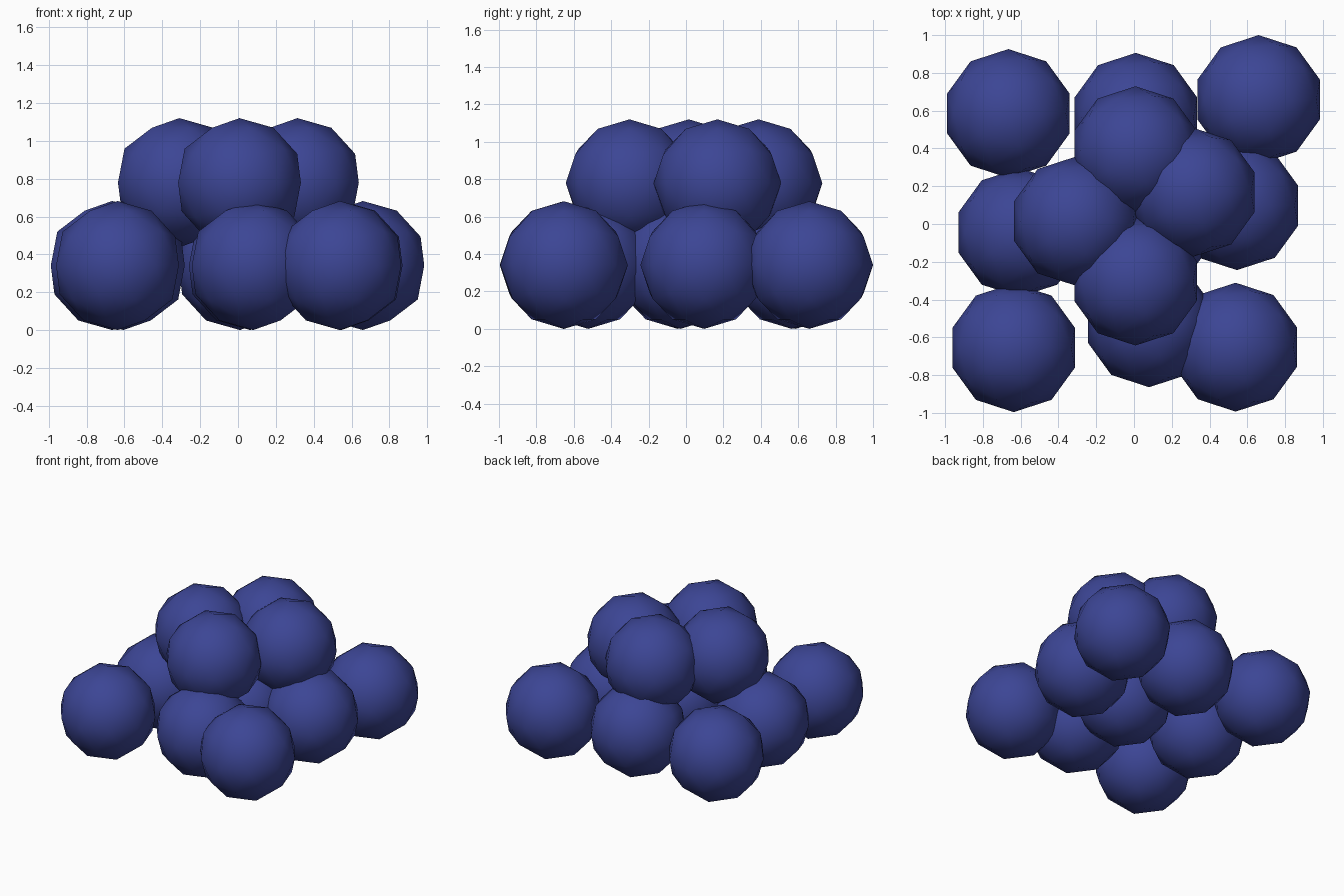
import bpy

if "Cube" in bpy.data.objects:
    bpy.data.objects.remove(bpy.data.objects["Cube"])

R = 0.341  # shared ball radius

blue = bpy.data.materials.new("dark_blue")
blue.diffuse_color = (0.045, 0.06, 0.3, 1)
blue.use_nodes = True
blue.node_tree.nodes["Principled BSDF"].inputs["Base Color"].default_value = blue.diffuse_color


def ball(name, x, y, z):
    bpy.ops.mesh.primitive_ico_sphere_add(subdivisions=2, radius=R, location=(x, y, z))
    ob = bpy.context.object
    ob.name = name
    ob.data.materials.append(blue)
    bpy.ops.object.shade_smooth()


# Bottom layer: loose 3 x 3 grid of berries
bottom = [
    (-0.665, 0.585), (0.01, 0.565), (0.66, 0.659),
    (-0.606, -0.045), (0.065, -0.03), (0.545, 0.097),
    (-0.637, -0.655), (0.08, -0.523), (0.538, -0.652),
]
for i, (x, y) in enumerate(bottom):
    ball(f"bottom_berry_{i + 1}", x, y, R)

# Top layer: four berries in a diamond
top = [(0.008, 0.388), (-0.31, 0.015), (0.314, 0.168), (0.008, -0.302)]
for i, (x, y) in enumerate(top):
    ball(f"top_berry_{i + 1}", x, y, 0.779)
